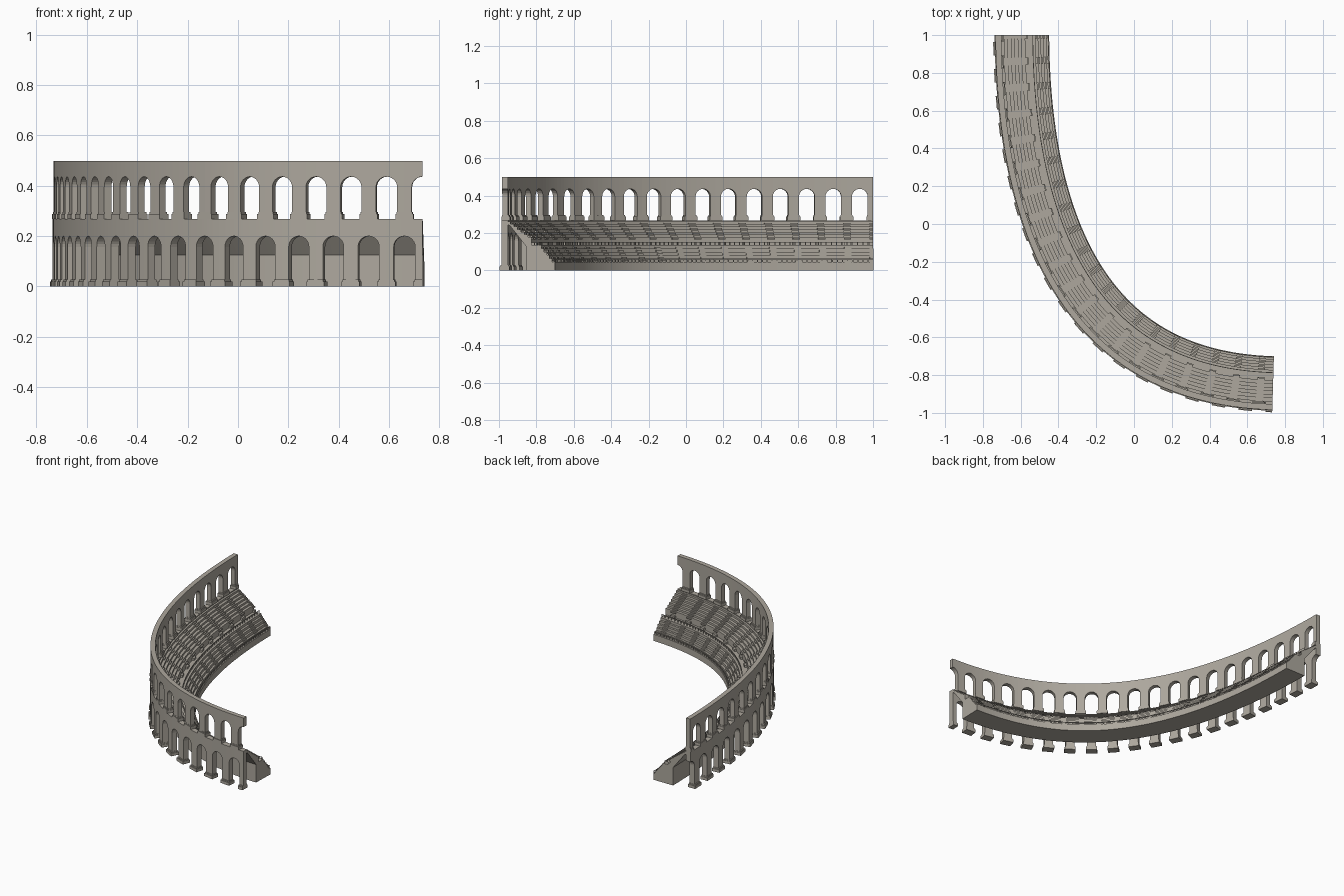
import bpy, bmesh, math
from mathutils import Vector

if "Cube" in bpy.data.objects:
    bpy.data.objects.remove(bpy.data.objects["Cube"])

# Plan curve of the outer wall face, walked from the right end to the left end
P = [Vector(p) for p in ((.732, -.987), (-.41, -.952), (-.731, .007), (-.736, 1.0))]
N = 600
pts, tans, arc = [], [], [0.0]
for i in range(N + 1):
    t = i / N
    s = 1 - t
    pts.append(s**3 * P[0] + 3*s*s*t * P[1] + 3*s*t*t * P[2] + t**3 * P[3])
    tans.append((s*s*(P[1]-P[0]) + 2*s*t*(P[2]-P[1]) + t*t*(P[3]-P[2])).normalized())
    if i:
        arc.append(arc[-1] + (pts[i] - pts[i-1]).length)
L = arc[-1]
BAY = L / 19.5          # arch spacing
HALF = .0425            # half width of an arch opening

stone = bpy.data.materials.new("stone")
stone.diffuse_color = (.42, .39, .34, 1)
stone.use_nodes = True
stone.node_tree.nodes["Principled BSDF"].inputs["Base Color"].default_value = stone.diffuse_color


def place(u, d, z):
    """u = distance along the wall, d = depth inward, z = height"""
    u = min(max(u, 0), L)
    lo, hi = 0, N
    while hi - lo > 1:
        m = (lo + hi) // 2
        if arc[m] <= u:
            lo = m
        else:
            hi = m
    f = (u - arc[lo]) / (arc[hi] - arc[lo])
    p = pts[lo].lerp(pts[hi], f)
    t = tans[lo].lerp(tans[hi], f).normalized()
    return Vector((p.x + t.y * d, p.y - t.x * d, z))


def skin(bm, rings):
    """Join closed (u, d, z) rings into a capped solid"""
    vs = [[bm.verts.new(place(*q)) for q in r] for r in rings]
    n = len(vs[0])
    for a, b in zip(vs, vs[1:]):
        for i in range(n):
            j = (i + 1) % n
            f = bm.faces.new((a[i], a[j], b[j], b[i]))
            if f.calc_area() < 1e-8:
                bm.faces.remove(f)
    bm.faces.new(vs[0][::-1])
    bm.faces.new(vs[-1])


def box(bm, u0, u1, d0, d1, z0, z1, n=1):
    u0, u1 = max(u0, 0), min(u1, L)
    if u1 - u0 < .002:
        return
    us = [u0 + (u1 - u0) * i / n for i in range(n + 1)]
    skin(bm, [[(u, d0, z0), (u, d0, z1), (u, d1, z1), (u, d1, z0)] for u in us])


def finish(bm, name):
    bmesh.ops.remove_doubles(bm, verts=bm.verts, dist=1e-6)
    bmesh.ops.recalc_face_normals(bm, faces=bm.faces)
    me = bpy.data.meshes.new(name)
    bm.to_mesh(me)
    bm.free()
    me.materials.append(stone)
    bpy.context.collection.objects.link(bpy.data.objects.new(name, me))


def arcade(name, shift, d0, d1, z0, z1, crown):
    """Wall with round-headed openings centred at (k + shift) bays"""
    spring = crown - HALF
    prof = [(0.0, z0)] if shift else []
    for k in range(20):
        c = (k + shift) * BAY
        row = [(c - HALF, z0)]
        row += [(c - HALF * math.cos(a), spring + HALF * math.sin(a))
                for a in (math.pi * i / 12 for i in range(13))]
        row += [(c + HALF, z0), (c + BAY / 2, z0)]
        prof += row
    # trim to the ends of the wall
    kept = [(max(u, 0), z) for u, z in prof if -1e-5 <= u <= L]
    tail = next((q for q in prof if q[0] > L), kept[-1])
    kept.append((L, tail[1]))
    bm = bmesh.new()
    skin(bm, [[(u, d0, zb), (u, d0, z1), (u, d1, z1), (u, d1, zb)] for u, zb in kept])
    finish(bm, name)


arcade("lower_arcade", .5, 0, .036, 0, .268, .2)
arcade("upper_arcade", 0, .003, .034, .268, .498, .436)

# Plinths of the piers on both storeys
bm = bmesh.new()
for k in range(20):
    for c, z, d in ((k * BAY, 0, -.01), ((k + .5) * BAY, .268, -.002)):
        w = BAY / 2 - HALF
        box(bm, c - w - .007, c + w + .007, d, .044, z, z + .02)
        box(bm, c - w - .003, c + w + .003, d + .004, .040, z + .02, z + .028)
finish(bm, "pier_plinths")

# Seating bank: podium, lower tier, walkway, upper tier, sloped soffit
steps = []                                   # (front depth, back depth, top height, rise)
prof = [(.135, 0), (.287, 0), (.287, .045)]
d, z = .272, .045
for count, tread, rise in ((5, .0144, .018), (7, .0185, .0137)):
    for i in range(count):
        prof.append((d, z))
        z += rise
        prof.append((d, z))
        steps.append((d, d - tread, z, rise))
        d -= tread
    if count == 5:
        prof += [(d, z)]                     # walkway and its back wall
        d = .16
        prof += [(d, z)]
        z += .03
prof += [(.03, z), (.03, .245), (.045, .24), (.135, .125)]
clean = [q for i, q in enumerate(prof) if i == 0 or q != prof[i-1]]
bm = bmesh.new()
M = 120
skin(bm, [[(L * i / M, a, b) for a, b in clean] for i in range(M + 1)])
finish(bm, "seating_bank")

# Aisle stairs: half-height blocks on each seat row
bm = bmesh.new()
for k in range(20):
    c = (k + .5) * BAY
    for f, b, h, r in steps:
        box(bm, c - .02, c + .02, f + (f - b) * .5, f - .001, h - r, h - r / 2)
    box(bm, c - .02, c + .02, .174, .159, .134, .15)
finish(bm, "aisle_stairs")

# Low railings along the podium and the walkway
bm = bmesh.new()
for d0, base in ((.280, .045), (.198, .135)):
    box(bm, 0, L, d0, d0 + .004, base + .014, base + .018, M)
    for i in range(96):
        u = L * i / 95
        box(bm, u - .003, u + .003, d0, d0 + .004, base, base + .015)
finish(bm, "railings")
